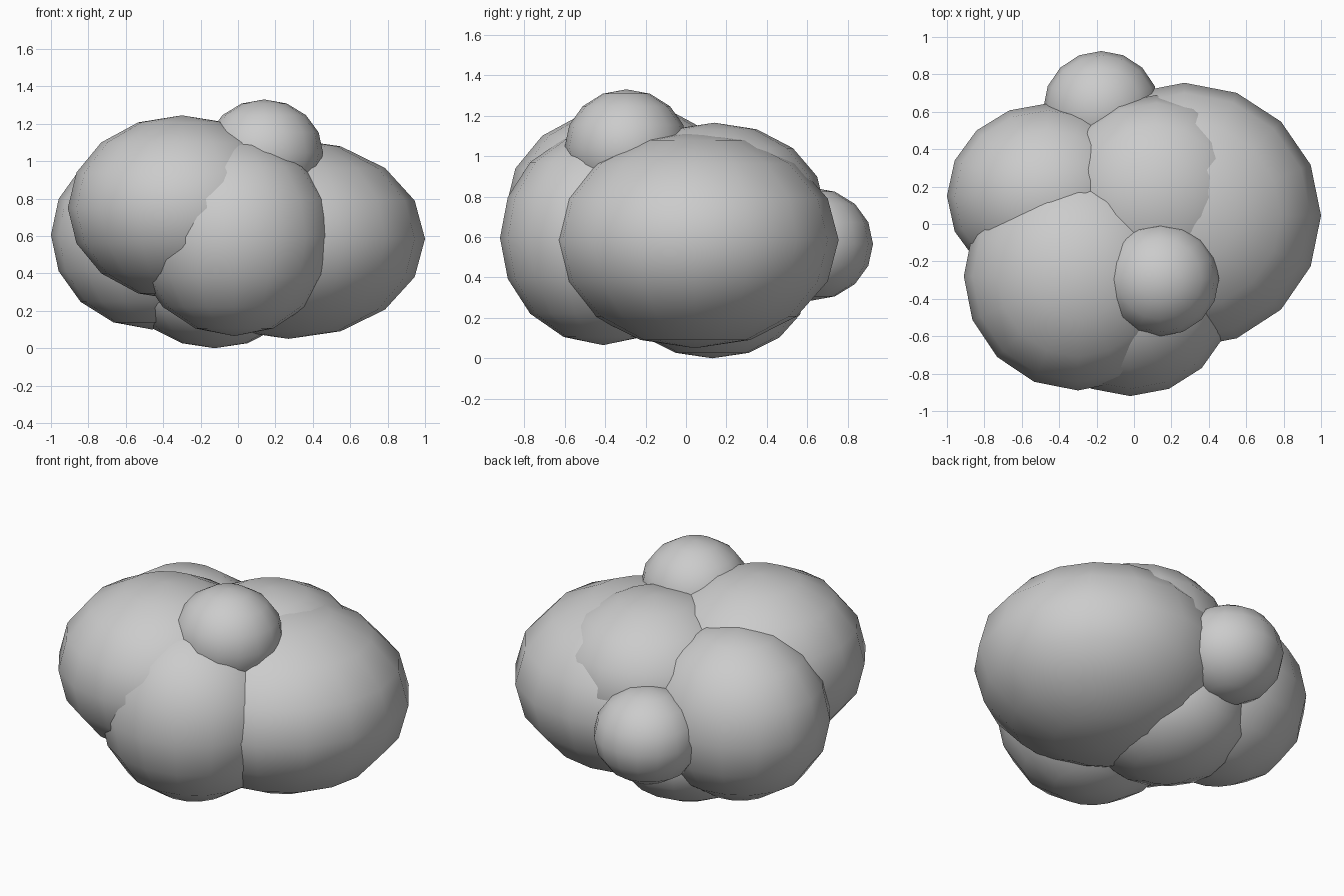
import bpy

if "Cube" in bpy.data.objects:
    bpy.data.objects.remove(bpy.data.objects["Cube"])

# Cloud puffs: name, centre, radii
puffs = [
    ("front_left_puff", (-0.30, -0.28, 0.75), (0.61, 0.61, 0.495)),
    ("front_puff", (-0.02, -0.41, 0.595), (0.54, 0.51, 0.53)),
    ("right_puff", (0.27, 0.045, 0.585), (0.73, 0.71, 0.535)),
    ("top_back_puff", (0.12, 0.14, 0.735), (0.55, 0.55, 0.43)),
    ("bottom_puff", (-0.125, 0.13, 0.35), (0.46, 0.47, 0.35)),
    ("back_left_puff", (-0.46, 0.15, 0.605), (0.54, 0.495, 0.505)),
    ("small_back_puff", (-0.175, 0.62, 0.565), (0.31, 0.305, 0.28)),
    ("small_top_puff", (0.14, -0.295, 1.045), (0.315, 0.305, 0.285)),
]


def add_puff(name, centre, radii):
    bpy.ops.mesh.primitive_uv_sphere_add(segments=16, ring_count=8, radius=1, location=centre)
    ob = bpy.context.object
    ob.name = name
    ob.scale = radii
    bpy.ops.object.transform_apply(location=False, rotation=False, scale=True)
    bpy.ops.object.shade_smooth()


for puff in puffs:
    add_puff(*puff)
